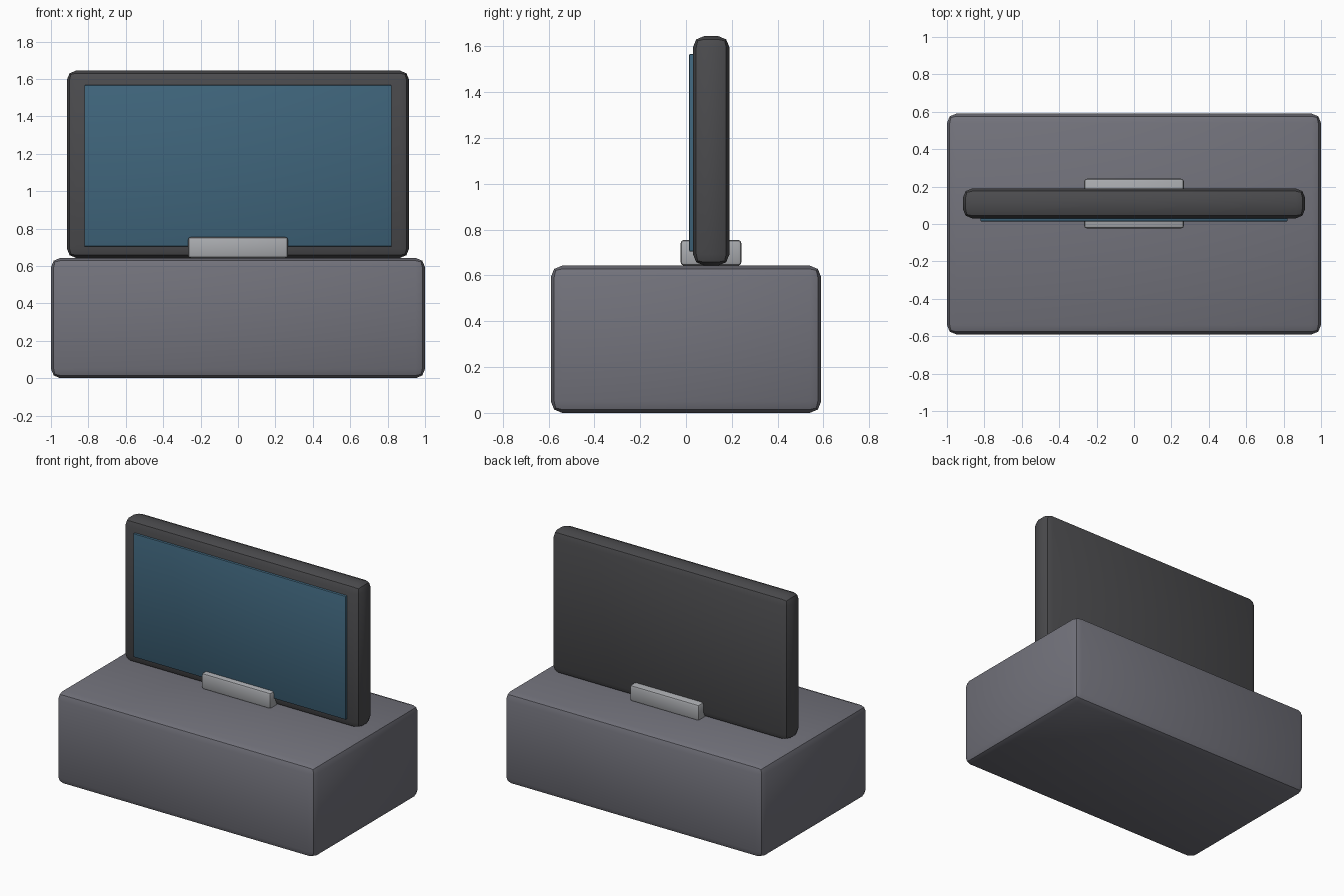
import bpy
import math

if "Cube" in bpy.data.objects:
    bpy.data.objects.remove(bpy.data.objects["Cube"])


def rounded_box(name, lo, hi, bevel, color):
    """Box between two corners with two-step rounded edges."""
    size = [b - a for a, b in zip(lo, hi)]
    centre = [(a + b) / 2 for a, b in zip(lo, hi)]
    bpy.ops.mesh.primitive_cube_add(size=1, location=centre)
    ob = bpy.context.object
    ob.name = name
    ob.scale = size
    bpy.ops.object.transform_apply(location=False, rotation=False, scale=True)
    mod = ob.modifiers.new("rounding", 'BEVEL')
    mod.width = bevel
    mod.segments = 2
    bpy.ops.object.modifier_apply(modifier=mod.name)
    bpy.ops.object.shade_smooth_by_angle(angle=math.radians(30))
    mat = bpy.data.materials.new(name + "_colour")
    mat.diffuse_color = (*color, 1)
    mat.use_nodes = True
    mat.node_tree.nodes["Principled BSDF"].inputs["Base Color"].default_value = mat.diffuse_color
    ob.data.materials.append(mat)
    return ob


# Heavy desk block
rounded_box("base_block", (-1, -0.59, 0), (1, 0.59, 0.643), 0.05, (0.17, 0.17, 0.20))

# Upright screen housing standing on the block
rounded_box("screen_housing", (-0.915, 0.03, 0.643), (0.915, 0.19, 1.645), 0.05, (0.07, 0.07, 0.075))

# Thin glass slightly proud of the housing front
rounded_box("screen_glass", (-0.822, 0.014, 0.704), (0.822, 0.05, 1.567), 0.006, (0.05, 0.13, 0.20))

# Foot clip wrapping the lower edge of the housing
rounded_box("foot_clip", (-0.267, -0.024, 0.643), (0.267, 0.242, 0.755), 0.015, (0.40, 0.41, 0.43))
